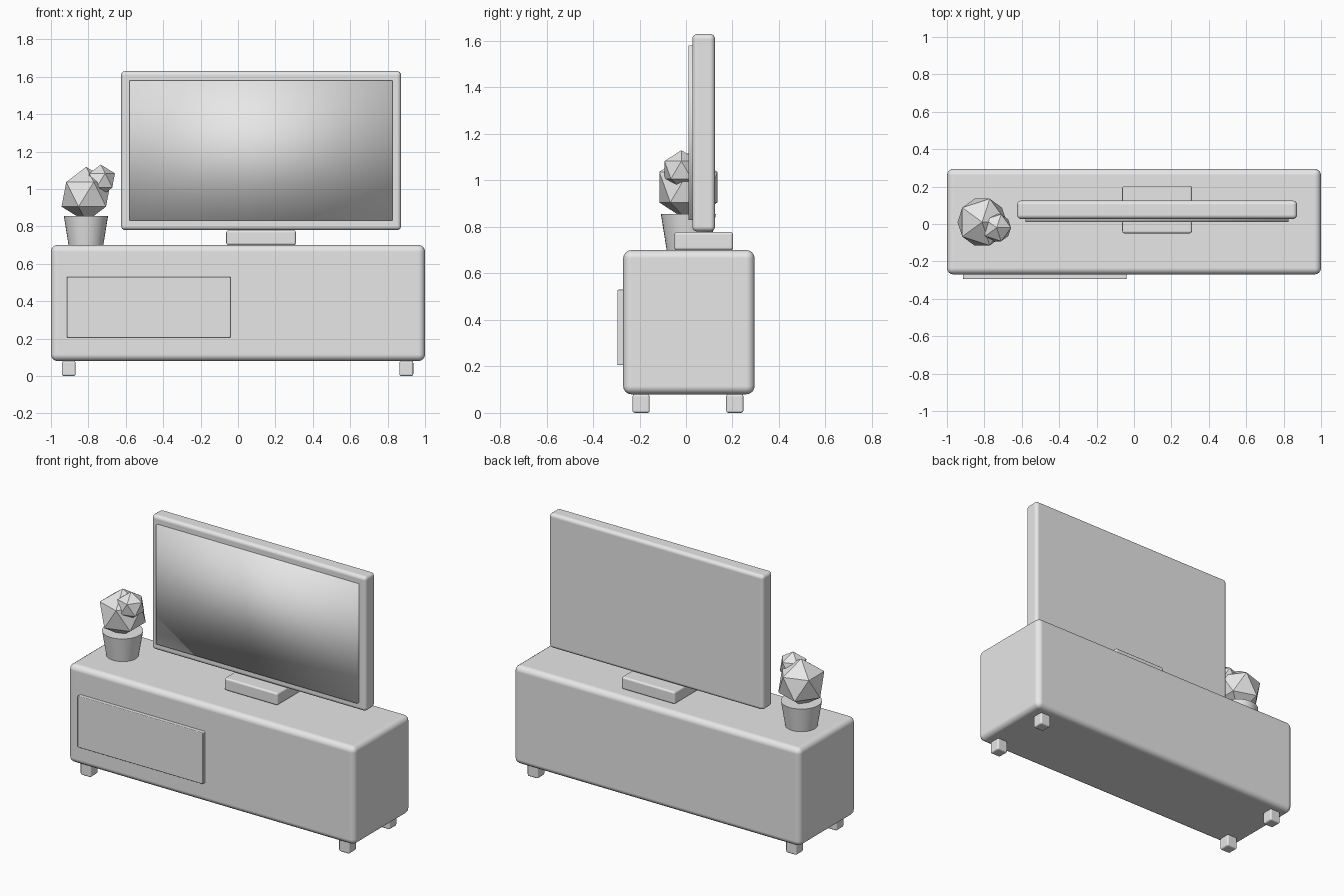
import bpy

default_cube = bpy.data.objects.get("Cube")
if default_cube:
    bpy.data.objects.remove(default_cube, do_unlink=True)

# Single light grey finish
grey = bpy.data.materials.new("light_grey")
grey.use_nodes = True
colour = (0.8, 0.8, 0.8, 1)
grey.diffuse_color = colour
grey.node_tree.nodes["Principled BSDF"].inputs["Base Color"].default_value = colour


def finish(name):
    obj = bpy.context.object
    obj.name = name
    obj.data.name = name
    obj.data.materials.append(grey)
    return obj


def box(name, x, y, z, bevel=0.0, segments=4):
    """Smooth box spanning the given (min, max) ranges, with rounded edges."""
    spans = (x, y, z)
    bpy.ops.mesh.primitive_cube_add(size=1, location=[(a + b) / 2 for a, b in spans])
    obj = finish(name)
    obj.scale = [b - a for a, b in spans]
    bpy.ops.object.transform_apply(location=False, rotation=False, scale=True)
    bpy.ops.object.shade_smooth()
    if bevel:
        mod = obj.modifiers.new("rounded_edges", "BEVEL")
        mod.width = bevel
        mod.segments = segments
        mod.harden_normals = True
    return obj


def leaf_ball(name, location, radius):
    """Faceted ball of foliage."""
    bpy.ops.mesh.primitive_ico_sphere_add(subdivisions=1, radius=radius, location=location)
    return finish(name)


# Cabinet with drawer front
box("cabinet", (-1, 1), (-0.27, 0.295), (0.08, 0.70), 0.035)
box("drawer_front", (-0.915, -0.04), (-0.295, -0.26), (0.205, 0.53), 0.005, 2)

# Four feet
for side, x in (("right", -0.905), ("left", 0.90)):
    for end, y in (("front", -0.193), ("back", 0.21)):
        box(f"{end}_{side}_foot", (x - 0.037, x + 0.037),
            (y - 0.037, y + 0.037), (0, 0.08), 0.01, 3)

# Television: stand, body and screen
box("television_stand", (-0.063, 0.31), (-0.05, 0.203), (0.70, 0.778), 0.012, 3)
box("television_body", (-0.625, 0.872), (0.027, 0.125), (0.78, 1.63), 0.022)
box("screen", (-0.58, 0.825), (0.01, 0.06), (0.83, 1.58))

# Plant pot
bpy.ops.mesh.primitive_cone_add(vertices=32, radius1=0.093, radius2=0.118,
                                depth=0.155, location=(-0.813, 0.01, 0.777))
pot = finish("plant_pot")
bpy.ops.object.shade_smooth_by_angle()

# Plant
leaf_ball("large_foliage", (-0.812, 0.01, 0.971), 0.147)
leaf_ball("small_foliage", (-0.734, -0.02, 1.045), 0.085)
